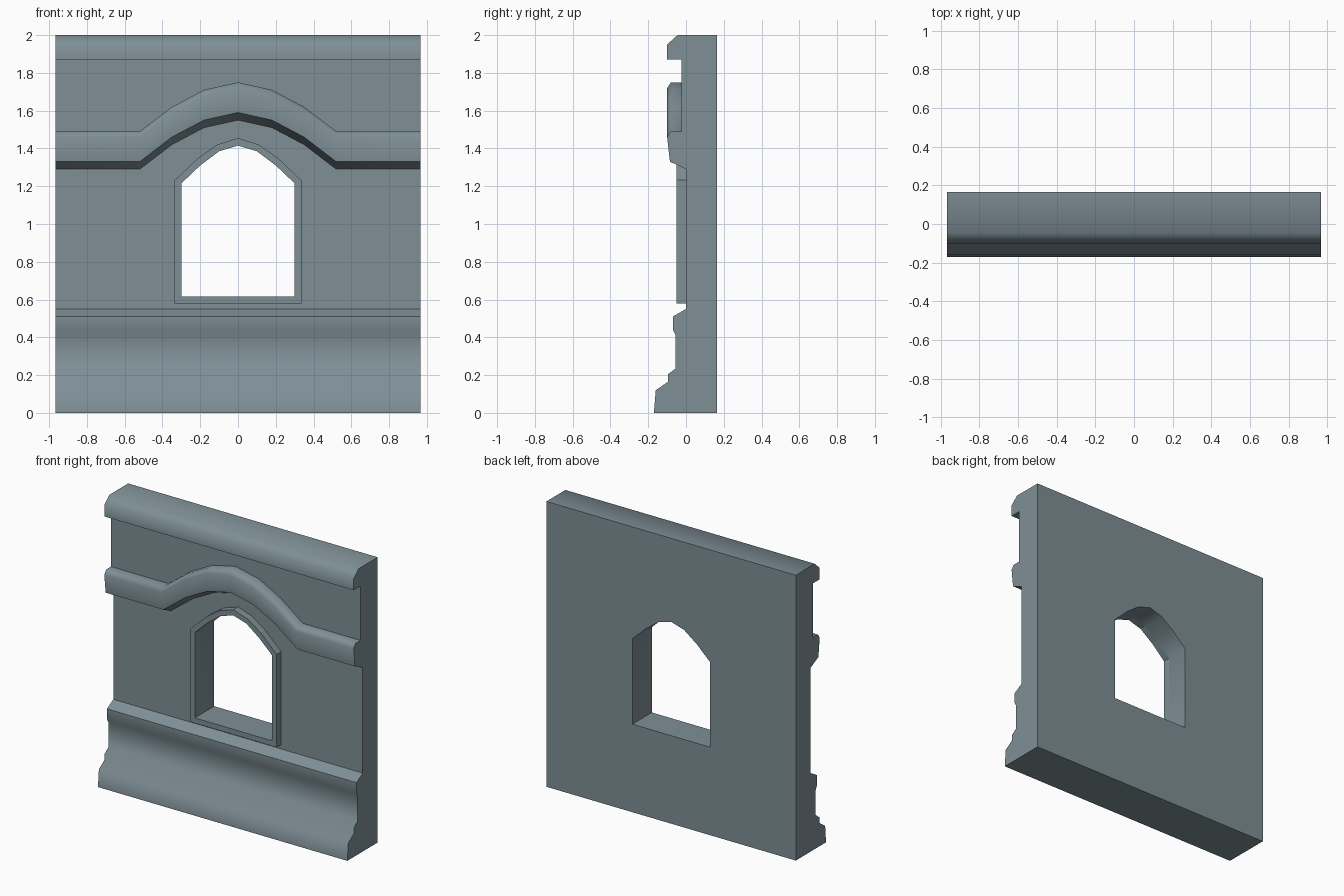
import bpy, bmesh
from mathutils import Vector

cube = bpy.data.objects.get("Cube")
if cube:
    bpy.data.objects.remove(cube, do_unlink=True)

HALF, BACK = 0.967, 0.165

stone = bpy.data.materials.new("blue_grey_stone")
stone.use_nodes = True
color = (0.21, 0.275, 0.305, 1)
stone.diffuse_color = color
bsdf = next(n for n in stone.node_tree.nodes if n.type == 'BSDF_PRINCIPLED')
bsdf.inputs["Base Color"].default_value = color


def make_object(name, bm):
    bmesh.ops.recalc_face_normals(bm, faces=bm.faces[:])
    mesh = bpy.data.meshes.new(name)
    bm.to_mesh(mesh)
    bm.free()
    mesh.materials.append(stone)
    obj = bpy.data.objects.new(name, mesh)
    bpy.context.collection.objects.link(obj)
    return obj


def bridge(bm, loop_a, loop_b):
    n = len(loop_a)
    for i in range(n):
        j = (i + 1) % n
        bm.faces.new((loop_a[i], loop_a[j], loop_b[j], loop_b[i]))


def mirrored(points):
    """Right half from centre outwards -> full row from left to right."""
    return [(-x, z) for x, z in reversed(points) if x > 0] + points


def loop_at(bm, outline, y):
    return [bm.verts.new((x, y, z)) for x, z in outline]


# Side profiles as (y, z), from bottom to top
base = [(BACK, 0), (-0.17, 0), (-0.16, 0.12), (-0.095, 0.165), (-0.095, 0.205),
        (-0.055, 0.235), (-0.055, 0.41), (-0.07, 0.44), (-0.07, 0.51), (0, 0.55)]
band = [(0, 1.29), (-0.085, 1.33), (-0.1, 1.46), (-0.08, 1.49), (-0.025, 1.49)]
cornice = [(-0.025, 1.87), (-0.1, 1.87), (-0.1, 1.95), (-0.045, 2), (BACK, 2)]

# Rise of the middle band along the width
rise = mirrored([(0, 0.26), (0.18, 0.22), (0.35, 0.13), (0.52, 0), (HALF, 0)])

# Wall body: the side profile swept across the width
bm = bmesh.new()
columns = []
for x, lift in rise:
    profile = base + [(y, z + lift) for y, z in band] + cornice
    columns.append([bm.verts.new((x, y, z)) for y, z in profile])
for a, b in zip(columns, columns[1:]):
    bridge(bm, a, b)
bm.faces.new(columns[0])
bm.faces.new(columns[-1])
wall = make_object("wall", bm)

# Window outlines
inner = mirrored([(0, 1.415), (0.1, 1.385), (0.2, 1.31), (0.3, 1.215), (0.3, 0.617)])
outer = mirrored([(0, 1.455), (0.11, 1.42), (0.21, 1.35), (0.335, 1.232), (0.335, 0.58)])

# Window opening cut through the wall
bm = bmesh.new()
front, rear = loop_at(bm, inner, -0.4), loop_at(bm, inner, 0.4)
bridge(bm, front, rear)
bm.faces.new(front)
bm.faces.new(rear)
cutter = make_object("window_cutter", bm)
cutter.hide_render = True
cut = wall.modifiers.new("window_opening", 'BOOLEAN')
cut.operation, cut.solver, cut.object = 'DIFFERENCE', 'EXACT', cutter
bpy.context.view_layer.update()
evaluated = wall.evaluated_get(bpy.context.evaluated_depsgraph_get())
carved = bpy.data.meshes.new_from_object(evaluated)
wall.modifiers.clear()
wall.data = carved
bpy.data.objects.remove(cutter, do_unlink=True)

# Smooth mouldings, flat window reveal
for poly in carved.polygons:
    reveal = abs(poly.normal.y) < 0.01 and abs(poly.center.x) < 0.31 and 0.6 < poly.center.z < 1.42
    poly.use_smooth = not reveal
carved.set_sharp_from_angle(angle=1.0)

# Raised window frame
bm = bmesh.new()
of, ob = loop_at(bm, outer, -0.05), loop_at(bm, outer, 0)
nf, nb = loop_at(bm, inner, -0.05), loop_at(bm, inner, 0)
for a, b in ((ob, of), (of, nf), (nf, nb), (nb, ob)):
    bridge(bm, a, b)
make_object("window_frame", bm)
